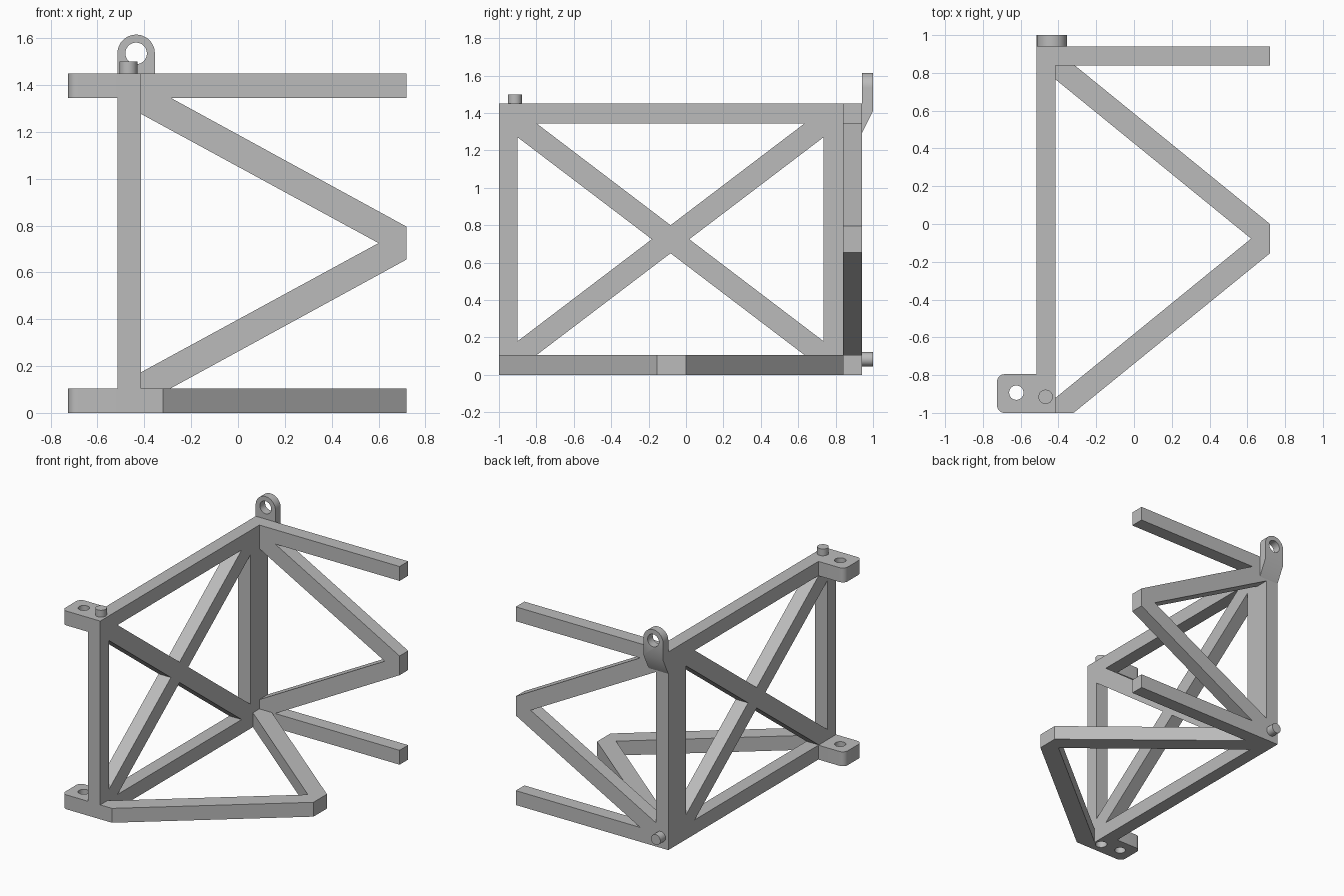
import bpy, bmesh, math
from mathutils import Vector

cube = bpy.data.objects.get("Cube")
if cube:
    bpy.data.objects.remove(cube, do_unlink=True)

grey = bpy.data.materials.new("light grey")
grey.use_nodes = True
grey.diffuse_color = (0.5, 0.5, 0.5, 1)
grey.node_tree.nodes["Principled BSDF"].inputs["Base Color"].default_value = (0.5, 0.5, 0.5, 1)

# Where a profile's two coordinates and its depth go, per extrusion axis
PLACE = {"x": lambda a, b, d: (d, a, b),
         "y": lambda a, b, d: (a, d, b),
         "z": lambda a, b, d: (a, b, d)}


def prism(name, points, axis, lo, hi):
    """Extrude a flat outline along an axis."""
    bm = bmesh.new()
    put = PLACE[axis]
    face = bm.faces.new([bm.verts.new(put(a, b, lo)) for a, b in points])
    new = bmesh.ops.extrude_face_region(bm, geom=[face])["geom"]
    shift = Vector(put(0, 0, hi - lo))
    bmesh.ops.translate(bm, verts=[v for v in new if isinstance(v, bmesh.types.BMVert)], vec=shift)
    bmesh.ops.recalc_face_normals(bm, faces=bm.faces)
    mesh = bpy.data.meshes.new(name)
    bm.to_mesh(mesh)
    bm.free()
    mesh.materials.append(grey)
    obj = bpy.data.objects.new(name, mesh)
    bpy.context.collection.objects.link(obj)
    return obj


def box(name, x, y, z):
    return prism(name, [(x[0], y[0]), (x[1], y[0]), (x[1], y[1]), (x[0], y[1])], "z", *z)


def arc(ca, cb, r, start, end, n):
    angles = [math.radians(start + (end - start) * i / n) for i in range(n + 1)]
    return [(ca + r * math.cos(t), cb + r * math.sin(t)) for t in angles]


def disc(name, ca, cb, r, axis, lo, hi):
    return prism(name, arc(ca, cb, r, 0, 360, 32)[:-1], axis, lo, hi)


def cut(obj, cutters):
    """Subtract the cutters, then remove them."""
    for c in cutters:
        mod = obj.modifiers.new("cut", "BOOLEAN")
        mod.operation, mod.solver, mod.object = "DIFFERENCE", "EXACT", c
    graph = bpy.context.evaluated_depsgraph_get()
    mesh = bpy.data.meshes.new_from_object(obj.evaluated_get(graph))
    obj.modifiers.clear()
    obj.data = mesh
    for c in cutters:
        bpy.data.objects.remove(c, do_unlink=True)


def smooth(obj):
    bpy.ops.object.select_all(action="DESELECT")
    obj.select_set(True)
    bpy.context.view_layer.objects.active = obj
    bpy.ops.object.shade_smooth_by_angle(angle=math.radians(30))


def brace(name, mid, half, inner, tip, start, elbow, axis, lo, hi):
    """V-shaped brace, mirrored about its middle, pointing to +x."""
    root, end = -0.415, 0.72
    upper = [(root, inner), (root, half), (start, half), (end, tip)]
    pts = [(a, mid + b) for a, b in upper]
    pts += [(a, mid - b) for a, b in reversed(upper)]
    return prism(name, pts + [(elbow, mid)], axis, lo, hi)


# Main side panel with four triangular openings around an X
X0, X1, H, T = -0.515, -0.415, 1.45, 0.105
panel = box("side_panel", (X0, X1), (-1, 0.94), (0, H))
cy, cz = -0.0825, H / 2
holes = []
for s in (-1, 1):
    side = [(cy + s * 0.8175, cz + 0.545), (cy + s * 0.8175, cz - 0.545), (cy + s * 0.1, cz)]
    cap = [(cy - 0.7175, cz + s * 0.62), (cy + 0.7175, cz + s * 0.62), (cy, cz + s * 0.075)]
    holes += [prism("cutter", p, "x", X0 - 0.1, X1 + 0.1) for p in (side, cap)]
# Socket under the front post
holes.append(disc("cutter", -0.47, -0.915, 0.04, "z", -0.05, 0.06))
cut(panel, holes)
smooth(panel)

# Rear bars and the two V braces
for name, z in (("rear_lower_bar", 0), ("rear_upper_bar", H - T)):
    box(name, (X1, 0.72), (0.84, 0.94), (z, z + T))
brace("rear_brace", cz, 0.62, 0.552, 0.07, -0.287, 0.6, "y", 0.84, 0.94)
brace("floor_brace", -0.0775, 0.9225, 0.8425, 0.0775, -0.32, 0.62, "z", 0, T)

# Mounting ears with rounded outer corners and a bolt hole
for name, z in (("lower_ear", 0), ("upper_ear", H - T)):
    r = 0.04
    outline = [(X0, -1), (X0, -0.795)]
    outline += arc(-0.725 + r, -0.795 - r, r, 90, 180, 8)
    outline += arc(-0.725 + r, -1 + r, r, 180, 270, 8)
    ear = prism(name, outline, "z", z, z + T)
    cut(ear, [disc("cutter", -0.623, -0.893, 0.038, "z", z - 0.1, z + T + 0.1)])
    smooth(ear)

# Locating pegs
smooth(disc("top_peg", -0.468, -0.915, 0.038, "z", H, 1.5))
smooth(disc("rear_peg", -0.455, 0.083, 0.038, "y", 0.94, 1))

# Hanging lug: rounded plate with an eye, tapering into the post below
lx, lz, lr = -0.435, 1.535, 0.08
lug = prism("hanging_lug", [(lx - lr, 1.29), (lx + lr, 1.29)] + arc(lx, lz, lr, 0, 180, 24),
            "y", 0.94, 1)
cut(lug, [disc("cutter", lx, lz, 0.046, "y", 0.8, 1.1),
          prism("cutter", [(0.94, 1.29), (1, 1.41), (1.06, 1.53), (1.06, 1.1), (0.94, 1.1)],
                "x", -0.7, -0.2)])
smooth(lug)
